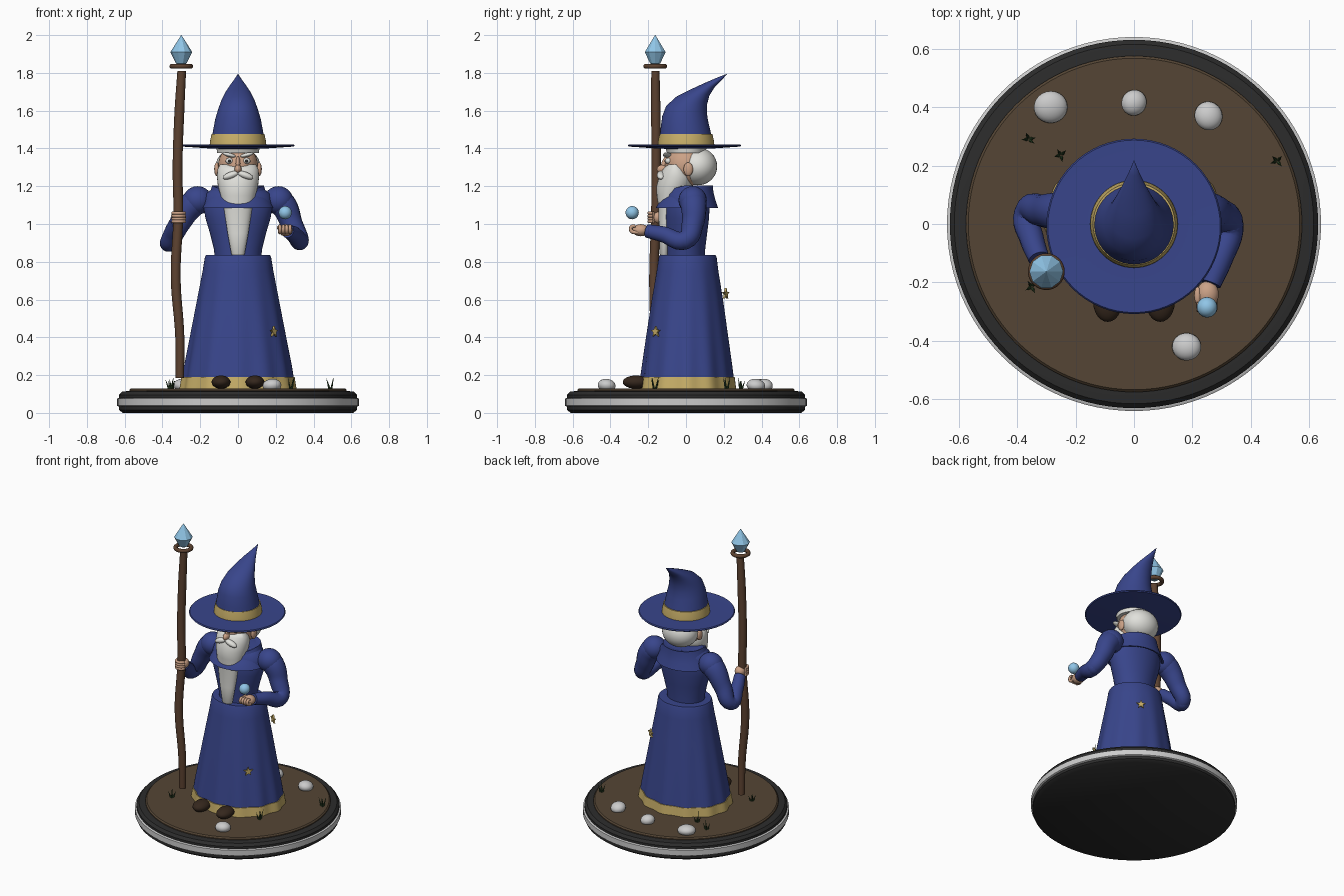
import bpy, bmesh, math, random
from mathutils import Vector

if "Cube" in bpy.data.objects:
    bpy.data.objects.remove(bpy.data.objects["Cube"])

random.seed(4)
mats = {}
COL = dict(robe=(.04, .06, .26), gold=(.58, .43, .14), skin=(.60, .36, .24), white=(.75, .75, .71),
           wood=(.11, .055, .03), soil=(.09, .06, .035), dark=(.025, .025, .025), crystal=(.28, .56, .80),
           leather=(.035, .02, .012), grass=(.025, .06, .02))


def finish(o, name, mat=None, angle=40):
    o.name = name
    if mat:
        if mat not in mats:
            mats[mat] = bpy.data.materials.new(mat)
            mats[mat].diffuse_color = (*COL[mat], 1)
        o.data.materials.append(mats[mat])
    bpy.ops.object.select_all(action='DESELECT')
    o.select_set(True)
    bpy.context.view_layer.objects.active = o
    if angle:
        bpy.ops.object.shade_smooth_by_angle(angle=math.radians(angle))
    return o


def skin_rings(name, rings, mat, angle=40):
    """Bridge a list of point rings and cap both ends."""
    bm = bmesh.new()
    vs = [[bm.verts.new(p) for p in r] for r in rings]
    n = len(vs[0])
    for a, b in zip(vs, vs[1:]):
        for i in range(n):
            j = (i + 1) % n
            bm.faces.new((a[i], a[j], b[j], b[i]))
    bm.faces.new(vs[0][::-1])
    bm.faces.new(vs[-1])
    bmesh.ops.recalc_face_normals(bm, faces=bm.faces)
    me = bpy.data.meshes.new(name)
    bm.to_mesh(me)
    bm.free()
    o = bpy.data.objects.new(name, me)
    bpy.context.collection.objects.link(o)
    return finish(o, name, mat, angle)


def loft(name, secs, mat, n=48, fold=None, angle=40, cx=0):
    """Sections are (z, rx, ry, centre y)."""
    rings = []
    for z, rx, ry, cy in secs:
        ring = []
        for i in range(n):
            a = 2 * math.pi * i / n
            k = 1 + (fold(a, z) if fold else 0)
            ring.append((cx + rx * k * math.cos(a), cy + ry * k * math.sin(a), z))
        rings.append(ring)
    return skin_rings(name, rings, mat, angle)


def lathe(name, prof, mat, n=96, cx=0, cy=0, angle=40):
    return loft(name, [(z, r, r, cy) for r, z in prof], mat, n, None, angle, cx)


def ball(name, loc, rad, mat, rot=(0, 0, 0), seg=24):
    bpy.ops.mesh.primitive_uv_sphere_add(segments=seg, ring_count=seg // 2, location=loc, rotation=rot)
    o = bpy.context.object
    o.scale = rad
    return finish(o, name, mat, 60)


def tube(name, pts, mat, res=4):
    """Smooth tube through (x, y, z, radius) points."""
    cu = bpy.data.curves.new(name, 'CURVE')
    cu.dimensions = '3D'
    cu.bevel_depth, cu.bevel_resolution, cu.use_fill_caps, cu.resolution_u = 1, res, True, 6
    s = cu.splines.new('BEZIER')
    s.bezier_points.add(len(pts) - 1)
    for b, p in zip(s.bezier_points, pts):
        b.co, b.radius = p[:3], p[3]
        b.handle_left_type = b.handle_right_type = 'AUTO'
    o = bpy.data.objects.new(name, cu)
    bpy.context.collection.objects.link(o)
    bpy.ops.object.select_all(action='DESELECT')
    o.select_set(True)
    bpy.context.view_layer.objects.active = o
    bpy.ops.object.convert(target='MESH')
    return finish(bpy.context.object, name, mat, 50)


# Display base
lathe("base_plinth", [(.61, 0), (.63, .015), (.63, .095), (.615, .112), (.58, .116)], 'dark')
lathe("base_band", [(.632, .033), (.64, .038), (.64, .075), (.632, .08)], None)
lathe("ground_disc", [(.575, .10), (.575, .122), (.567, .13)], 'soil')

# Rocks and grass
for i, (x, y, r) in enumerate([(-.285, .40, .058), (0, .415, .045), (.255, .37, .05), (.18, -.42, .05)]):
    ball(f"rock_{i}", (x, y, .145), (r, r * .95, .035), None, (.1, .1, i))
for i, (x, y) in enumerate([(-.36, .29), (-.25, .235), (.49, .215), (-.35, -.215), (.28, -.165)]):
    for k in range(4):
        a = k * 1.57 + random.random()
        dx, dy = math.cos(a) * .012, math.sin(a) * .012
        tube(f"grass_{i}_{k}", [(x + dx * .5, y + dy * .5, .125, .006),
                                (x + dx * 2, y + dy * 2, .165 + random.random() * .03, .0005)], 'grass', 1)

# Robe skirt, hem and shoes
def folds(a, z):
    return (.83 - z) / .7 * (.022 * math.cos(12 * a) + .008 * math.sin(5 * a))

loft("robe_skirt", [(.13, .298, .25, .003), (.25, .28, .235, .004), (.4, .252, .215, .005), (.6, .215, .187, .007),
                    (.75, .187, .163, .008), (.825, .175, .153, .009), (.835, .17, .148, .009)], 'robe', 96, folds)
loft("robe_hem", [(.128, .303, .255, .003), (.19, .294, .248, .003)], 'gold', 96, folds)
for s in (-1, 1):
    ball(f"shoe_{s}", (s * .09, -.265, .163), (.05, .07, .035), 'leather')

# Torso, collar
loft("torso", [(.8, .12, .1, 0), (.87, .128, .102, 0), (.95, .148, .11, .002), (1.03, .172, .118, .004),
               (1.1, .185, .12, .005), (1.16, .17, .115, .01), (1.2, .12, .09, .02)], 'robe')
collar = loft("shoulder_collar", [(1.12, .16, .13, .005), (1.088, .178, .152, .005), (1.085, .19, .165, .005),
                                  (1.13, .168, .145, .01), (1.17, .148, .13, .015), (1.205, .136, .122, .02),
                                  (1.2, .125, .105, .02)], 'robe')
for v in collar.data.vertices:
    if v.co.z > 1.15:
        v.co.z += min(0, v.co.y * .25)

# Arms and hands
left = [(-.2, .035, 1.13, .068), (-.245, .04, 1.1, .07), (-.31, .045, 1.0, .056), (-.365, .035, .90, .046),
        (-.35, -.05, .955, .042), (-.325, -.12, 1.015, .036)]
right = [(.2, .035, 1.13, .068), (.24, .04, 1.1, .07), (.285, .035, 1.0, .058), (.325, -.005, .915, .05),
         (.295, -.12, .945, .043), (.262, -.205, .963, .036)]
for name, pts in (("left", left), ("right", right)):
    tube(name + "_sleeve", pts, 'robe', 6)
    x, y, z, r = pts[0]
    ball(name + "_shoulder", (x * 1.07, y, z - .005), (.078, .075, .075), 'robe')
    x, y, z, r = pts[3]
    ball(name + "_elbow", (x, y, z), (r, r, r), 'robe')
ball("staff_hand", (-.31, -.145, 1.035), (.034, .036, .034), 'skin')
ball("orb_hand", (.252, -.24, .967), (.038, .045, .032), 'skin')
for k in range(4):
    z = 1.013 + k * .015
    tube(f"staff_finger_{k}", [(-.345, -.15, z, .009), (-.337, -.187, z, .009), (-.305, -.194, z, .009),
                               (-.282, -.172, z, .009)], 'skin', 2)
    x = .222 + k * .018
    tube(f"orb_finger_{k}", [(x, -.255, .955, .010), (x, -.288, .962, .010), (x, -.29, .985, .009),
                             (x, -.268, .99, .008)], 'skin', 2)
ball("orb_thumb", (.218, -.245, .98), (.012, .03, .012), 'skin')
ball("magic_orb", (.25, -.285, 1.06), (.035,) * 3, 'crystal')

# Staff with ring and crystal
tube("staff_shaft", [(-.308, -.16, .185, .022), (-.308, -.165, .4, .024), (-.33, -.17, .72, .026), (-.316, -.16, 1.05, .026),
                     (-.32, -.158, 1.3, .026), (-.31, -.16, 1.6, .026), (-.298, -.162, 1.81, .023)], 'wood', 3)
bpy.ops.mesh.primitive_torus_add(location=(-.3, -.163, 1.835), major_radius=.05, minor_radius=.013,
                                 major_segments=32, minor_segments=10)
finish(bpy.context.object, "staff_ring", 'wood', 60)
lathe("staff_crystal", [(.001, 2.0), (.058, 1.91), (.028, 1.85), (.012, 1.842)], 'crystal', 10, -.3, -.163, 0)

# Head, hair, ears, beard
ball("head", (0, 0, 1.31), (.105, .112, .112), 'skin', seg=32)
ball("hair", (0, .062, 1.305), (.118, .103, .1), 'white', seg=32)
loft("hair_fringe", [(1.375, .11, .1, 0), (1.41, .115, .112, 0)], 'white')
loft("beard", [(1.315, .095, .04, -.06), (1.29, .108, .068, -.055), (1.25, .112, .09, -.053), (1.2, .106, .095, -.062),
               (1.15, .092, .075, -.08), (1.1, .077, .045, -.102), (.95, .055, .03, -.113), (.84, .035, .024, -.115),
               (.83, .028, .018, -.115)], 'white', 32, angle=60)
ball("nose", (0, -.122, 1.29), (.019, .033, .024), 'skin')
ball("nose_bridge", (0, -.11, 1.32), (.012, .02, .04), 'skin', (-.3, 0, 0))
for s in (-1, 1):
    ball(f"ear_{s}", (s * .112, .012, 1.29), (.014, .025, .036), 'skin')
    ball(f"eye_{s}", (s * .045, -.091, 1.334), (.021, .02, .017), 'white')
    ball(f"pupil_{s}", (s * .045, -.108, 1.334), (.009, .006, .009), 'dark', seg=16)
    ball(f"eyebrow_{s}", (s * .047, -.1, 1.366), (.036, .022, .011), 'white', (0, -s * .25, 0))
    ball(f"moustache_{s}", (s * .038, -.132, 1.258), (.045, .022, .018), 'white', (0, s * .35, 0))

# Hat: brim, band and bent cone given as front and back outline pairs
lathe("hat_brim", [(.10, 1.398), (.15, 1.40), (.295, 1.41), (.30, 1.416), (.295, 1.422), (.15, 1.418), (.10, 1.42)],
      'robe', 64, 0, -.008)
lathe("hat_band", [(.150, 1.416), (.149, 1.435), (.140, 1.476), (.12, 1.476)], 'gold', 64)
outline = [(-.145, 1.415, .145, 1.415, .145), (-.135, 1.5, .13, 1.49, .132), (-.126, 1.57, .117, 1.545, .12),
           (-.105, 1.625, .110, 1.59, .105), (-.05, 1.675, .112, 1.635, .088), (.03, 1.715, .124, 1.68, .066),
           (.1, 1.747, .15, 1.722, .042), (.165, 1.775, .185, 1.758, .018), (.215, 1.794, .217, 1.793, .001)]
rings = []
for fy, fz, by, bz, rx in outline:
    f, b = Vector((0, fy, fz)), Vector((0, by, bz))
    rings.append([(f + b) / 2 + (b - f) / 2 * math.sin(a) + Vector((rx * math.cos(a), 0, 0))
                  for a in (2 * math.pi * i / 48 for i in range(48))])
skin_rings("hat_cone", rings, 'robe', 60)

# Gold stars on the robe
for i, (x, y, z) in enumerate([(.19, -.16, .43), (.12, .21, .63)]):
    out = Vector((x, y, 0)).normalized()
    side = Vector((-out.y, out.x, 0))
    ring = [((.03 if k % 2 == 0 else .013), math.pi / 2 + k * math.pi / 5) for k in range(10)]
    skin_rings(f"robe_star_{i}", [[Vector((x, y, z)) + out * d + side * r * math.cos(a) + Vector((0, 0, r * math.sin(a)))
                                   for r, a in ring] for d in (-.006, .006)], 'gold', 0)

for m in bpy.data.materials:
    if m.users and not m.is_grease_pencil:
        m.use_nodes = True
        m.node_tree.nodes["Principled BSDF"].inputs["Base Color"].default_value = m.diffuse_color
